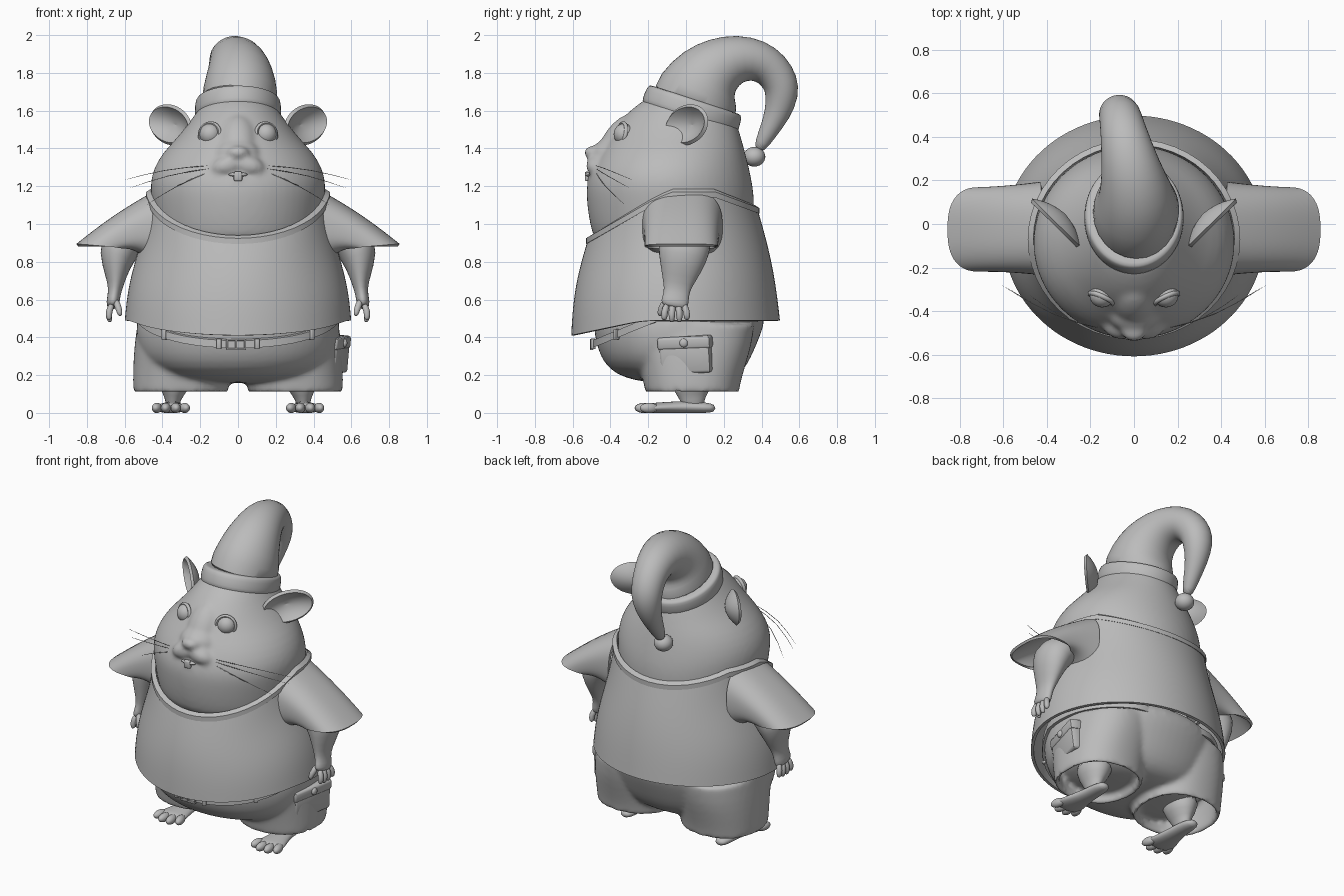
import bpy, bmesh, math
from mathutils import Vector as V, Matrix, Euler

if "Cube" in bpy.data.objects:
    bpy.data.objects.remove(bpy.data.objects["Cube"])

grey = bpy.data.materials.new("clay grey")
grey.diffuse_color = (0.5, 0.5, 0.5, 1)
grey.use_nodes = True
grey.node_tree.nodes["Principled BSDF"].inputs["Base Color"].default_value = grey.diffuse_color


def finish(name, bm):
    bmesh.ops.recalc_face_normals(bm, faces=bm.faces)
    me = bpy.data.meshes.new(name)
    bm.to_mesh(me)
    bm.free()
    ob = bpy.data.objects.new(name, me)
    bpy.context.collection.objects.link(ob)
    me.materials.append(grey)
    return ob


def ring(c, u, v, n=2.0, count=24):
    """Superellipse ring around c with half axes u and v."""
    pts = []
    for i in range(count):
        a = 2 * math.pi * i / count
        p, q = math.cos(a), math.sin(a)
        p = math.copysign(abs(p) ** (2 / n), p)
        q = math.copysign(abs(q) ** (2 / n), q)
        pts.append(V(c) + V(u) * p + V(v) * q)
    return pts


def loft(name, rings, cap=True, sub=1, thick=0, closed=False):
    bm = bmesh.new()
    rows = [[bm.verts.new(p) for p in r] for r in rings]
    pairs = list(zip(rows, rows[1:])) + ([(rows[-1], rows[0])] if closed else [])
    for a, b in pairs:
        for i in range(len(a)):
            j = (i + 1) % len(a)
            bm.faces.new((a[i], a[j], b[j], b[i]))
    if cap:
        bm.faces.new(rows[0])
        bm.faces.new(rows[-1])
    ob = finish(name, bm)
    if sub:
        ob.modifiers.new("sub", 'SUBSURF').levels = sub
    if thick:
        m = ob.modifiers.new("solid", 'SOLIDIFY')
        m.thickness, m.offset = thick, 0
    return ob


def tube(name, pts, ref=(1, 0, 0), count=16, sub=1):
    """Sweep along points (x, y, z, radius along ref, other radius)."""
    P = [V(p[:3]) for p in pts]
    rings = []
    for i, p in enumerate(pts):
        t = (P[min(i + 1, len(P) - 1)] - P[max(i - 1, 0)]).normalized()
        u = (V(ref) - t * V(ref).dot(t)).normalized()
        rings.append(ring(P[i], u * p[3], t.cross(u) * p[-1], 2, count))
    return loft(name, rings, sub=sub)


def ball(name, loc, rad, rot=(0, 0, 0)):
    bm = bmesh.new()
    m = Matrix.LocRotScale(V(loc), Euler(rot), V(rad))
    bmesh.ops.create_uvsphere(bm, u_segments=24, v_segments=14, radius=1, matrix=m)
    return finish(name, bm)


def box(name, loc, dims, rot=(0, 0, 0), bevel=0.008):
    bm = bmesh.new()
    bmesh.ops.create_cube(bm, size=1, matrix=Matrix.LocRotScale(V(loc), Euler(rot), V(dims)))
    ob = finish(name, bm)
    m = ob.modifiers.new("bevel", 'BEVEL')
    m.width, m.segments = bevel, 2
    return ob


def level(z, rx, yf, yb, n=2.0, x=0, count=32):
    return ring((x, (yf + yb) / 2, z), (rx, 0, 0), (0, (yb - yf) / 2, 0), n, count)


def interp(x, table):
    for (a, p), (b, q) in zip(table, table[1:]):
        if x <= b:
            return p + (q - p) * max(0, (x - a) / (b - a))
    return table[-1][1]


def fuse(main, parts, voxel, smooth):
    """Join parts into one smooth skin."""
    bpy.ops.object.select_all(action='DESELECT')
    for o in parts + [main]:
        o.select_set(True)
    bpy.context.view_layer.objects.active = main
    bpy.ops.object.convert(target='MESH')
    bpy.ops.object.join()
    m = main.modifiers.new("fuse", 'REMESH')
    m.mode, m.voxel_size = 'VOXEL', voxel
    m = main.modifiers.new("soften", 'SMOOTH')
    m.factor, m.iterations = 0.5, smooth


# Head with muzzle
head = loft("head", [level(*r) for r in (
    (.86, .39, -.46, .27), (.95, .435, -.50, .34), (1.05, .45, -.52, .365), (1.15, .463, -.53, .362),
    (1.22, .467, -.528, .352), (1.30, .447, -.50, .335), (1.38, .398, -.455, .315), (1.45, .33, -.41, .295),
    (1.52, .272, -.37, .275), (1.58, .228, -.32, .25), (1.64, .187, -.25, .21), (1.7, .12, -.15, .15))])
bits = [ball("bridge", (0, -.36, 1.43), (.10, .085, .17), (-.55, 0, 0)),
        ball("snout", (0, -.415, 1.36), (.12, .085, .09)),
        ball("nose", (0, -.495, 1.378), (.058, .044, .036)),
        ball("chin", (0, -.475, 1.235), (.06, .05, .035))]
bits += [ball("lip", (s * .055, -.464, 1.31), (.09, .066, .055), (0, s * .3, 0)) for s in (1, -1)]
fuse(head, bits, 0.013, 10)

# Front teeth and mouth
box("front_teeth", (0, -.523, 1.252), (.045, .025, .05))
ball("mouth", (0, -.515, 1.262), (.05, .02, .012))

legs = []
for s, side in ((1, "right"), (-1, "left")):
    # Eyes with lid rims
    ball("eye_" + side, (s * .147, -.328, 1.475), (.057, .055, .057))
    d = V((s * .4, -.9, .2))
    bpy.ops.mesh.primitive_torus_add(location=(s * .15, -.342, 1.477), major_radius=.057,
                                     minor_radius=.011, major_segments=32, minor_segments=8,
                                     rotation=d.to_track_quat('Z', 'Y').to_euler())
    bpy.context.object.name = "eyelid_" + side
    bpy.context.object.data.materials.append(grey)

    # Cupped ears
    u = V((s * .69, .68, .2)).normalized()
    n = V((s * .69, -.70, 0)).normalized()
    v = n.cross(u) * s
    c = V((s * .348, .015, 1.525))
    loft("ear_" + side, [ring(c + n * (.055 * k * k - .035), u * .155 * k, v * .1 * k, 2, 24)
                         for k in (.01, .35, .65, .88, 1)], thick=.02, cap=False)
    tube("ear_base_" + side, [(s * .2, -.07, 1.46, .06), (s * .24, -.05, 1.485, .045),
                              (s * .28, -.015, 1.505, .025)], (0, 0, 1))

    # Whiskers
    for i, (x, y, z) in enumerate(((.63, -.265, 1.225), (.60, -.28, 1.18), (.50, -.31, 1.09))):
        a, b = V((s * .14, -.48, 1.31 - .015 * i)), V((s * x, y, z))
        mid = (a + b) / 2 + V((0, -.05, .025))
        tube("whisker_%s_%d" % (side, i), [(*a, .003), (*mid, .0025), (*b, .001)], (0, 0, 1), 5)

    # Sleeve: shoulder arch flaring to an opening that faces down
    rings = []
    for t in (0, .25, .5, .75, 1):
        a0 = V((s * .43, -.02, .985))
        a1 = V((s * .705, -.025, .882))
        half = V((s * .01, 0, -.195)).lerp(V((s * -.147, 0, -.006)), t)
        rings.append(ring(a0.lerp(a1, t) + V((s * .01, 0, .01)) * math.sin(math.pi * t),
                          (0, .187 + .02 * (1 - t) ** 2, 0), half, 2.6, 32))
    loft("sleeve_" + side, rings, cap=False, thick=.016)

    # Arm, palm, fingers
    tube("arm_" + side, [(s * .46, 0, 1.0, .11, .10), (s * .57, 0, .93, .13, .10),
                         (s * .638, -.01, .87, .145, .118), (s * .645, -.025, .77, .115, .075),
                         (s * .647, -.045, .68, .078, .042), (s * .655, -.05, .63, .066, .034),
                         (s * .663, -.06, .58, .078, .036), (s * .665, -.065, .555, .06, .028)], (0, 1, 0))
    for i, (y, z) in enumerate(((-.115, .495), (-.075, .48), (-.035, .48), (.005, .497))):
        tube("finger_%s_%d" % (side, i), [(s * .665, -.06 + (y + .06) * .7, .58, .018),
                                          (s * .685, y, .535, .019), (s * .683, y, .50, .017),
                                          (s * .675, y, z, .01)], (0, 1, 0), 10)
    tube("thumb_" + side, [(s * .65, -.10, .6, .02), (s * .63, -.135, .55, .019),
                           (s * .622, -.14, .51, .012)], (0, 1, 0), 10)

    # Trouser leg, open at the bottom
    legs.append(loft("trouser_leg_" + side, [level(z, rx, yf, yb, 2.3, s * x) for z, x, rx, yf, yb in (
        (.112, .303, .238, -.203, .268), (.15, .303, .24, -.21, .272), (.25, .30, .242, -.23, .30),
        (.36, .29, .245, -.27, .335), (.47, .27, .25, -.3, .35))], cap=False, thick=.028))

    # Ankle, foot, toes
    tube("ankle_" + side, [(s * .345, .04, .02, .04, .06), (s * .345, .035, .07, .037, .062),
                           (s * .34, .03, .12, .075, .1), (s * .33, .03, .24, .13, .15)])
    tube("foot_" + side, [(s * .345, .158, .024, .03, .02), (s * .345, .10, .028, .05, .03),
                          (s * .345, .0, .031, .052, .033), (s * .352, -.1, .028, .075, .031),
                          (s * .357, -.17, .026, .096, .028), (s * .357, -.215, .024, .085, .024)])
    for i, (x, y) in enumerate(((-.075, -.198), (-.027, -.222), (.025, -.22), (.072, -.195))):
        ball("toe_%s_%d" % (side, i), (s * (.357 + x), y, .026), (.026, .05, .027), (0, 0, s * x * 3))

# Shirt: hem dips at the front, neckline dips at front and back
neck = ((-.51, .92), (-.19, 1.11), (-.08, 1.165), (.15, 1.165), (.37, 1.08))
N = 48
hem, top = [], []
for i in range(N):
    a = 2 * math.pi * i / N
    p, q = math.cos(a), math.sin(a)
    y = -.055 + .545 * q
    hem.append(V((.592 * p, y, min(.488, .41 + (y + .6) * .21))))
    y = -.07 + .44 * q
    top.append(V((.468 * p, y, interp(y, neck))))
rows = []
for k in range(8):
    t = k / 7
    bulge = V((0, 1, 0)) * .035 * math.sin(math.pi * t)
    rows.append([h.lerp(c, t) + V((h.x * .02 * math.sin(2 * math.pi * t), h.y * bulge.y, 0))
                 for h, c in zip(hem, top)])
loft("shirt", rows, cap=False, thick=.018)
# Collar band swept round the neckline
loft("collar", [[p + V((p.x, p.y, 0)).normalized() * dx + V((0, 0, dz)) for p in top]
                for dx, dz in ((.02, -.026), (.02, .004), (-.006, .02), (-.014, -.016))],
     cap=False, sub=0, closed=True)

# Trouser belly and seat, fused with the legs
seat = loft("trousers", [level(*r, 2.1) for r in (
    (.6, .5, -.47, .40), (.5, .54, -.49, .425), (.42, .542, -.488, .40), (.35, .53, -.472, .37),
    (.27, .5, -.442, .335), (.205, .42, -.375, .29), (.17, .31, -.27, .23), (.158, .15, -.15, .12))])
fuse(seat, legs, 0.014, 8)


# Belt with loops and buckle
def belt_z(y):
    return min(.50, .362 + (y + .5) * .41)


belt = []
for dr, dz in ((.008, -.02), (.008, .02), (-.012, .02), (-.012, -.02)):
    r = ring((0, -.035, 0), (.545 + dr, 0, 0), (0, .455 + dr, 0), 2.1, 48)
    for p in r:
        p.y = min(p.y, .38)
        p.z = belt_z(p.y) + dz
    belt.append(r)
loft("belt", belt, cap=False, sub=0, closed=True)
for x in (-.39, -.1, .1, .39):
    y = -.035 - .465 * math.sqrt(1 - (x / .56) ** 2)
    box("belt_loop", (x, y, belt_z(y)), (.025, .025, .056), (0, 0, x * 1.6), .005)
for z in (-.024, .024):
    box("buckle_bar", (-.01, -.5, .362 + z), (.105, .018, .01), bevel=.003)
for x in (-.058, -.01, .038):
    box("buckle_side", (x, -.5, .362), (.01, .018, .05), bevel=.003)

# Side pocket with flap and button
tilt = (.04, .1, -.25)
box("pocket", (.52, 0, .295), (.07, .275, .17), tilt, .015)
box("pocket_flap", (.525, -.005, .372), (.08, .29, .068), tilt, .015)
ball("pocket_button", (.565, -.012, .37), (.014, .023, .023))

# Hat: rolled band, drooping cone, bobble
ax, vy = V((0, .31, .95)), V((0, .95, -.31))
hc = V((0, .033, 1.608))
loft("hat_band", [ring(hc + ax * h, (.225 * k, 0, 0), vy * .262 * k, 2, 32) for h, k in (
    (-.052, .7), (-.054, .96), (-.045, 1.02), (0, 1.025), (.045, 1.0), (.054, .95), (.052, .7))])
tube("hat_cone", [(0, .035, 1.6, .21, .245), (.015, .065, 1.71, .2, .224), (.01, .12, 1.795, .178, .184),
                  (0, .19, 1.845, .156, .154), (-.02, .285, 1.88, .132, .127), (-.04, .385, 1.867, .114, .112),
                  (-.055, .455, 1.82, .102, .102), (-.065, .502, 1.75, .097, .097), (-.072, .51, 1.68, .09, .09),
                  (-.08, .485, 1.58, .068, .068), (-.085, .428, 1.475, .047, .047),
                  (-.09, .38, 1.385, .03, .03)], count=24)
ball("hat_bobble", (-.09, .362, 1.356), (.058, .058, .052))

# Bake modifiers and shade
bpy.ops.object.select_all(action='SELECT')
bpy.context.view_layer.objects.active = head
bpy.ops.object.convert(target='MESH')
bpy.ops.object.shade_smooth_by_angle(angle=math.radians(45))
